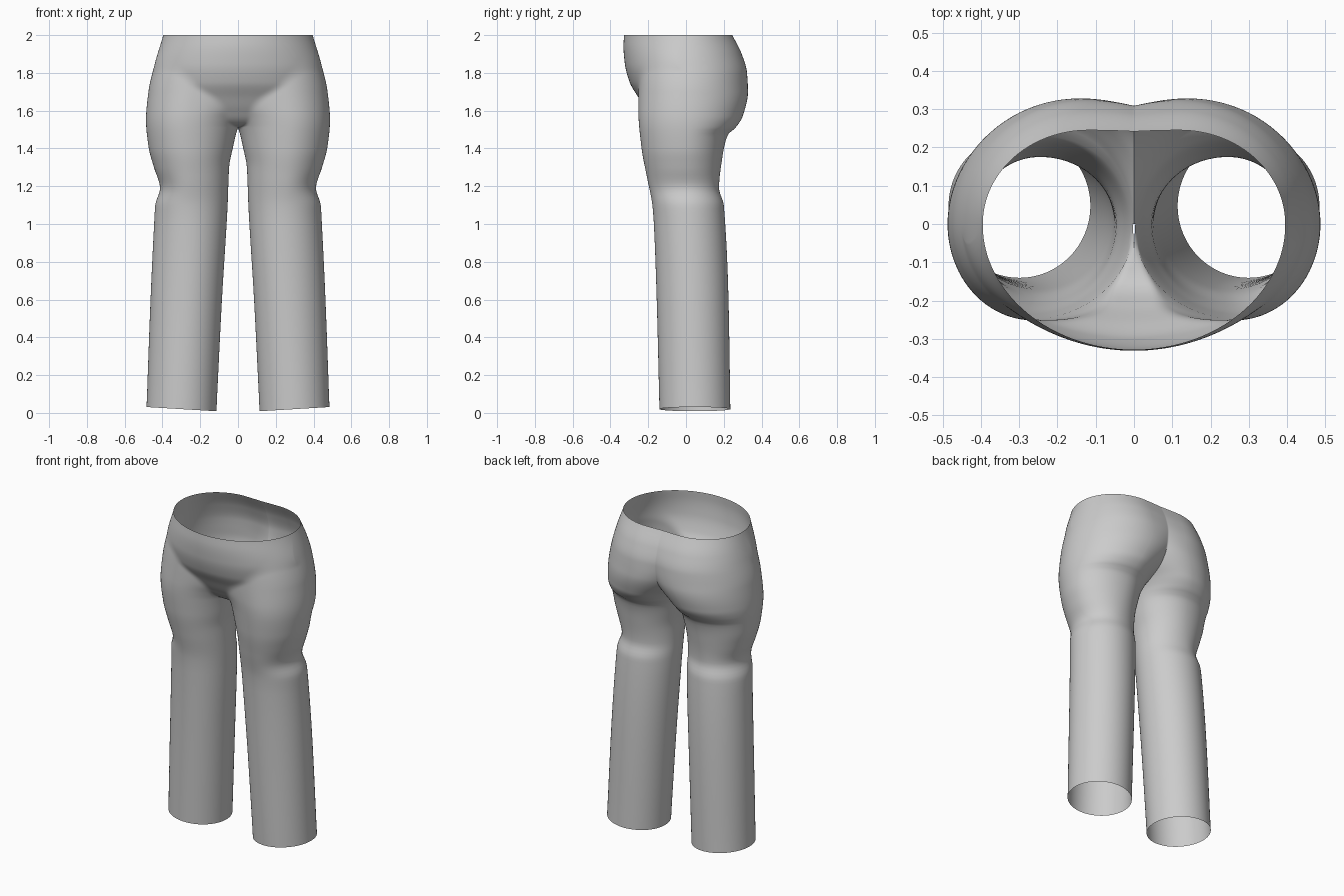
import bpy, bmesh, math

old = bpy.data.objects.get("Cube")
if old:
    bpy.data.objects.remove(old, do_unlink=True)


def profile(*pairs):
    """Return a smooth, non-overshooting curve through (height, value) pairs."""
    count = len(pairs)
    slopes = [(pairs[i + 1][1] - pairs[i][1]) / (pairs[i + 1][0] - pairs[i][0])
              for i in range(count - 1)]
    tangents = [slopes[0]]
    for a, b in zip(slopes, slopes[1:]):
        tangents.append(2 * a * b / (a + b) if a * b > 0 else 0)
    tangents.append(slopes[-1])

    def evaluate(z):
        i = 0
        while i < count - 2 and z > pairs[i + 1][0]:
            i += 1
        (za, va), (zb, vb) = pairs[i], pairs[i + 1]
        h = zb - za
        t = min(max((z - za) / h, 0), 1)
        blend = t * t * (3 - 2 * t)
        return (va + (vb - va) * blend + h * t * (1 - t)
                * ((1 - t) * tangents[i] - t * tangents[i + 1]))
    return evaluate


# Outlines of one leg and its half of the hips, by height
outer = profile((0, .485), (.6, .463), (1, .444), (1.1, .438), (1.19, .413),
                (1.3, .445), (1.4, .472), (1.55, .487), (1.7, .474),
                (1.85, .44), (2, .395))
inner = profile((0, .115), (.6, .085), (1.1, .055), (1.3, .047), (1.4, .028),
                (1.51, 0), (1.56, -.03), (1.62, -.1), (1.75, -.24), (2, -.6))
front = profile((0, -.14), (.6, -.155), (1, -.17), (1.1, -.178), (1.25, -.207),
                (1.4, -.235), (1.6, -.252), (1.75, -.25), (2, -.23))
back = profile((0, .235), (.6, .225), (1.1, .2), (1.19, .175), (1.35, .192),
               (1.47, .22), (1.51, .262), (1.57, .3), (1.7, .328),
               (1.8, .323), (1.9, .295), (2, .245))
middle = profile((0, .048), (1, .018), (1.3, 0), (2, 0))
front_peak = profile((0, .3), (1.1, .25), (1.5, .27), (1.7, .24), (2, .18))
back_peak = profile((0, .3), (1.1, .25), (1.45, .23), (1.6, .18), (1.75, .13), (2, .12))
belly = profile((1.5, 0), (1.53, .15), (1.6, .21), (1.67, .252), (1.75, .298),
                (1.85, .324), (1.94, .331), (2, .328))
BELLY_WIDTH = profile((1.5, .44), (1.8, .45), (2, .395))
STEPS = 24


def half_arc(z, peak, y_peak):
    """Points from the inner seam over the peak to the outer side."""
    xi, xo, ym = inner(z), outer(z), middle(z)
    start = math.pi / 2 if xi >= 0 else math.asin(peak / (peak - xi))
    points = []
    for i in range(STEPS):
        a = start * (1 - i / STEPS)
        points.append((peak - (peak - xi) * math.sin(a),
                       ym + (y_peak - ym) * math.cos(a)))
    for i in range(STEPS + 1):
        a = math.pi / 2 * i / STEPS
        points.append((peak + (xo - peak) * math.sin(a),
                       ym + (y_peak - ym) * math.cos(a)))
    return points


def with_belly(x, y, z):
    """Push a front point out to the belly, with a softened crease."""
    if z <= 1.5:
        return y
    width = BELLY_WIDTH(z)
    lobe = -belly(z) * math.sqrt(max(0, 1 - (x / width) ** 2))
    soft = .012
    h = max(soft - abs(y - lobe), 0) / soft
    return min(y, lobe) - h * h * soft / 4


def section(z):
    """Open ring: inner front, outer side, inner back."""
    f = [(x, with_belly(x, y, z)) for x, y in half_arc(z, front_peak(z), front(z))]
    b = half_arc(z, back_peak(z), back(z))
    return f[:-1] + b[::-1]


# Ring heights, closer together around knees, crotch and hips
heights = [.02 + .98 * i / 12 for i in range(12)]
heights += [1 + .5 * i / 25 for i in range(25)]
heights += [1.5 + .5 * i / 50 for i in range(51)]

bm = bmesh.new()
rings = []
for z in heights:
    ring = []
    for x, y in section(z):
        tilt = .06 * (x - .3) if z == heights[0] else 0
        ring.append(bm.verts.new((max(x, 0), y, z + tilt)))
    rings.append(ring)
for low, high in zip(rings, rings[1:]):
    for i in range(len(low) - 1):
        bm.faces.new((low[i], low[i + 1], high[i + 1], high[i]))
bmesh.ops.remove_doubles(bm, verts=bm.verts, dist=.0004)

# Mirror the half across the body and weld the centre seam
copy = bmesh.ops.duplicate(bm, geom=bm.verts[:] + bm.edges[:] + bm.faces[:])["geom"]
for item in copy:
    if isinstance(item, bmesh.types.BMVert):
        item.co.x = -item.co.x
bmesh.ops.reverse_faces(bm, faces=[g for g in copy if isinstance(g, bmesh.types.BMFace)])
bmesh.ops.remove_doubles(bm, verts=bm.verts, dist=.0004)

mesh = bpy.data.meshes.new("trousers")
bm.to_mesh(mesh)
bm.free()
trousers = bpy.data.objects.new("trousers", mesh)
bpy.context.collection.objects.link(trousers)

# Plain grey cloth
cloth = bpy.data.materials.new("light_grey_cloth")
cloth.use_nodes = True
grey = (.6, .6, .6, 1)
cloth.diffuse_color = grey
cloth.node_tree.nodes["Principled BSDF"].inputs["Base Color"].default_value = grey
mesh.materials.append(cloth)

bpy.ops.object.select_all(action='DESELECT')
trousers.select_set(True)
bpy.context.view_layer.objects.active = trousers
bpy.ops.object.shade_smooth_by_angle(angle=math.radians(50))
